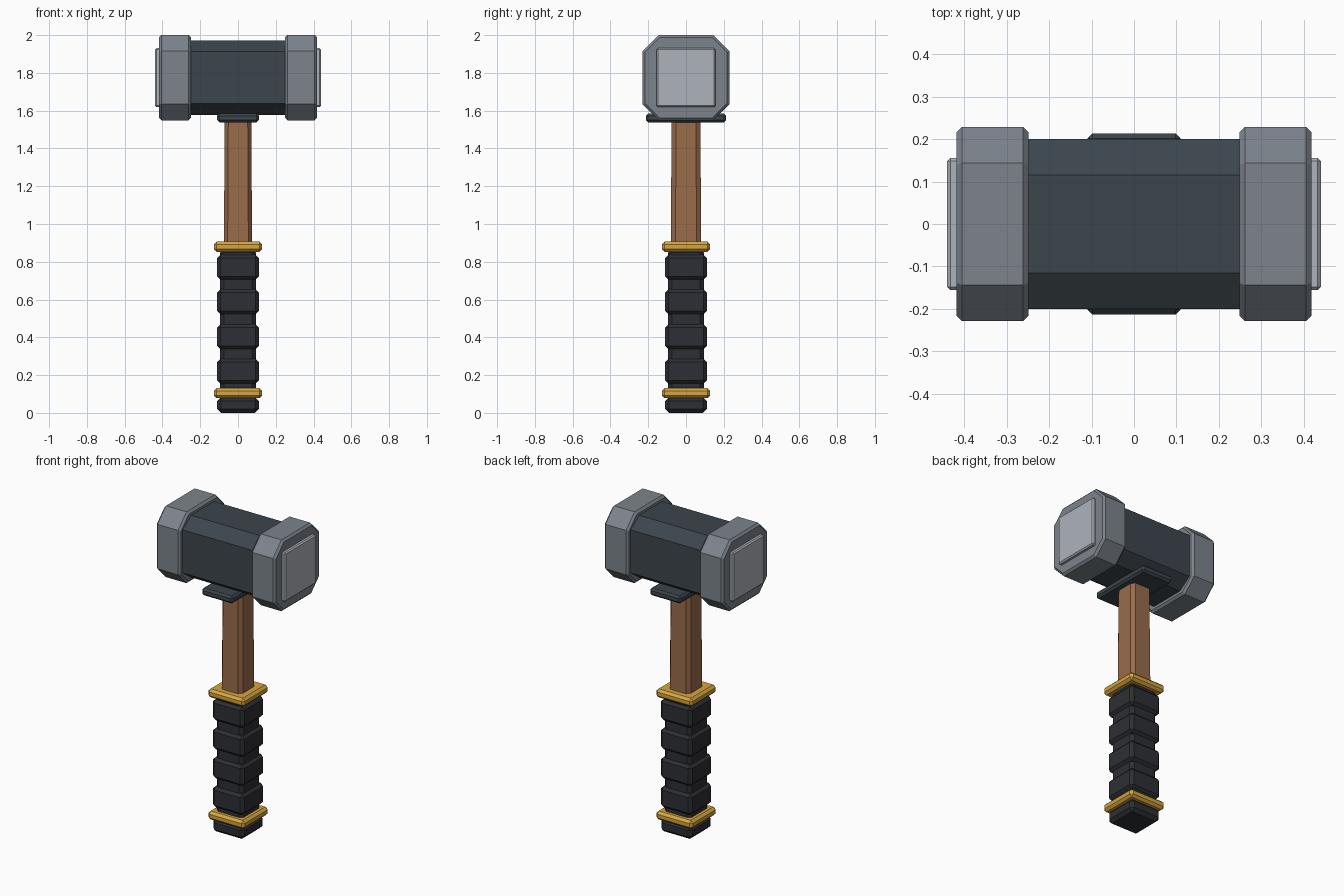
import bpy, bmesh

if "Cube" in bpy.data.objects:
    bpy.data.objects.remove(bpy.data.objects["Cube"])


def material(name, rgb):
    m = bpy.data.materials.new(name)
    m.diffuse_color = (*rgb, 1)
    m.use_nodes = True
    m.node_tree.nodes["Principled BSDF"].inputs["Base Color"].default_value = m.diffuse_color
    return m


STEEL = material("steel", (0.20, 0.23, 0.26))
DARK = material("dark_steel", (0.045, 0.06, 0.072))
PLATE = material("bright_steel", (0.42, 0.45, 0.50))
WOOD = material("wood", (0.32, 0.15, 0.07))
GOLD = material("brass", (0.68, 0.38, 0.05))
RUBBER = material("rubber", (0.027, 0.028, 0.035))


def prism(name, axis, c, lo, hi, hu, hv, cu, cv, mat, bevel=0.0, top=1.0):
    """Chamfered rectangle extruded along axis: 'X' uses (y, z), 'Z' uses (x, y)."""
    if cu > 0:
        prof = [(hu, -hv + cv), (hu, hv - cv), (hu - cu, hv), (-hu + cu, hv),
                (-hu, hv - cv), (-hu, -hv + cv), (-hu + cu, -hv), (hu - cu, -hv)]
    else:
        prof = [(hu, -hv), (hu, hv), (-hu, hv), (-hu, -hv)]
    bm = bmesh.new()
    rings = []
    for t, s in ((lo, 1.0), (hi, top)):
        rings.append([bm.verts.new((t, u * s, c + v * s) if axis == 'X' else (u * s, v * s, t))
                      for u, v in prof])
    n = len(prof)
    bm.faces.new(rings[0][::-1])
    bm.faces.new(rings[1])
    for i in range(n):
        j = (i + 1) % n
        bm.faces.new((rings[0][i], rings[0][j], rings[1][j], rings[1][i]))
    if bevel:
        # bevel every edge of a box, only the end rims of an octagon
        ends = set(rings[0]), set(rings[1])
        edges = [e for e in bm.edges if cu == 0 or any(set(e.verts) <= r for r in ends)]
        bmesh.ops.bevel(bm, geom=edges, offset=bevel, segments=1, affect='EDGES', profile=0.5)
    bmesh.ops.recalc_face_normals(bm, faces=bm.faces)
    me = bpy.data.meshes.new(name)
    bm.to_mesh(me)
    bm.free()
    me.materials.append(mat)
    ob = bpy.data.objects.new(name, me)
    bpy.context.collection.objects.link(ob)
    return ob


def block(name, lo, hi, hx, hy, mat, bevel):
    return prism(name, 'Z', 0, lo, hi, hx, hy, 0, 0, mat, bevel)


# Head: octagonal body, two end caps, striking plates
HZ = 1.775
prism("head_body", 'X', HZ, -0.26, 0.26, 0.2, 0.197, 0.085, 0.06, DARK)
for side, s in (("left", -1), ("right", 1)):
    a, b = sorted((s * 0.248, s * 0.418))
    prism("end_cap_" + side, 'X', HZ, a, b, 0.229, 0.226, 0.085, 0.085, STEEL, 0.013)
    a, b = sorted((s * 0.40, s * 0.44))
    prism("striking_plate_" + side, 'X', HZ, a, b, 0.156, 0.156, 0, 0, PLATE, 0.008)

# Collar under the head
block("collar", 1.538, 1.585, 0.11, 0.213, DARK, 0.012)

# Tapered wooden shaft
prism("shaft", 'Z', 0, 0.87, 1.6, 0.075, 0.081, 0.02, 0.025, WOOD, top=0.93)

# Brass rings
for name, z in (("upper_ring", 0.88), ("lower_ring", 0.105)):
    block(name, z - 0.027, z + 0.027, 0.128, 0.128, GOLD, 0.015)

# Grip core, ridges and pommel
block("grip_core", 0.11, 0.87, 0.094, 0.094, RUBBER, 0.02)
for i in range(4):
    z = 0.22 + i * 0.184
    block(f"grip_ridge_{i + 1}", z - 0.067, z + 0.067, 0.11, 0.11, RUBBER, 0.018)
block("pommel", 0, 0.082, 0.11, 0.11, RUBBER, 0.02)
